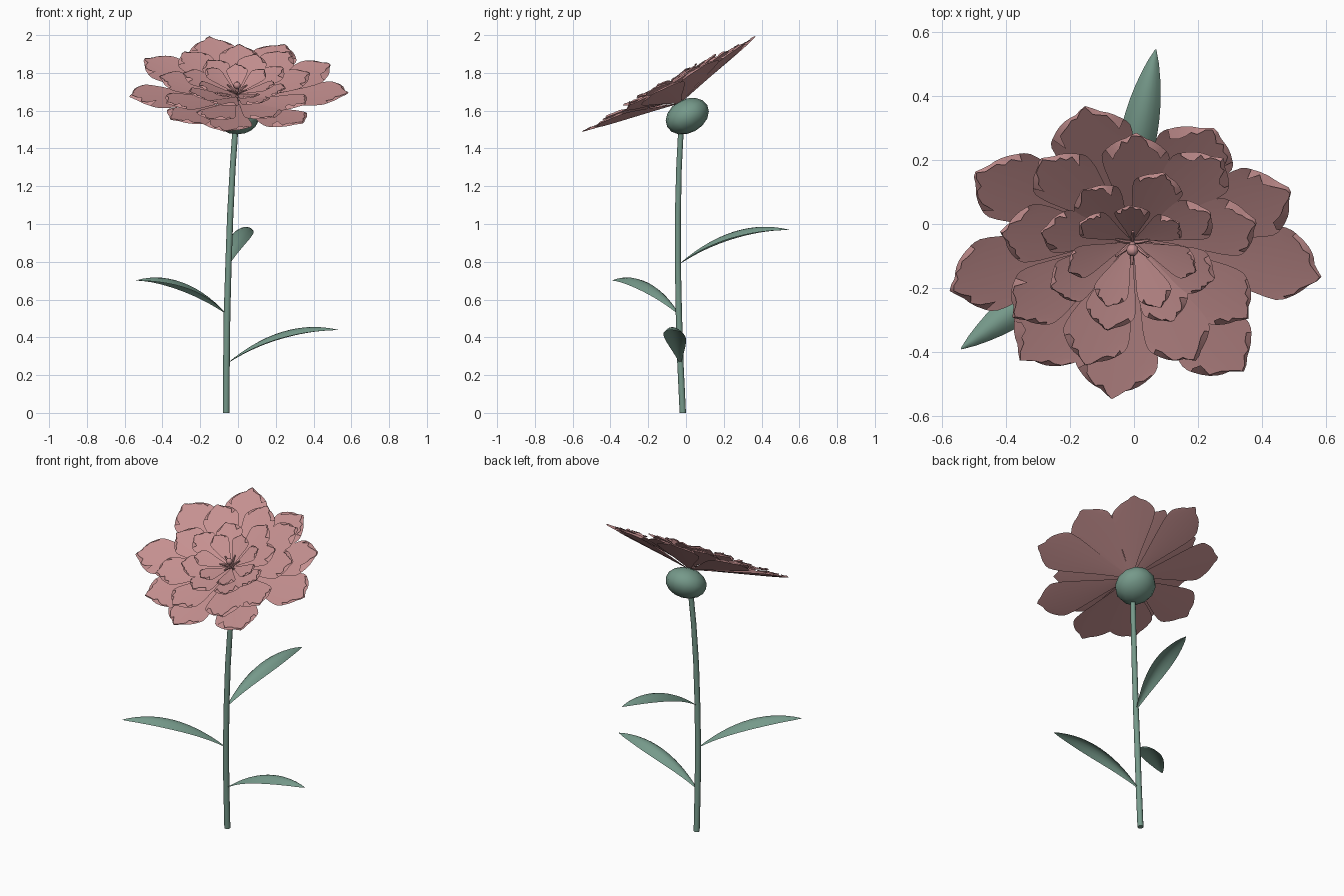
import bpy, bmesh, math, random
from mathutils import Vector, Matrix

if "Cube" in bpy.data.objects:
    bpy.data.objects.remove(bpy.data.objects["Cube"])

random.seed(4)


def material(name, rgb):
    m = bpy.data.materials.new(name)
    m.diffuse_color = (*rgb, 1)
    m.use_nodes = True
    m.node_tree.nodes["Principled BSDF"].inputs["Base Color"].default_value = m.diffuse_color
    return m


PINK = material("dusty_pink", (0.56, 0.28, 0.28))
GREEN = material("sage_green", (0.18, 0.32, 0.255))

TILT = math.radians(28.8)
HEAD = Matrix.Translation((-0.005, -0.03, 1.64)) @ Matrix.Rotation(TILT, 4, 'X')


def finish(name, bm, mat, matrix=Matrix(), angle=50):
    bmesh.ops.recalc_face_normals(bm, faces=bm.faces)
    me = bpy.data.meshes.new(name)
    bm.to_mesh(me)
    bm.free()
    me.materials.append(mat)
    ob = bpy.data.objects.new(name, me)
    bpy.context.collection.objects.link(ob)
    ob.matrix_world = matrix
    bpy.context.view_layer.objects.active = ob
    ob.select_set(True)
    bpy.ops.object.shade_smooth_by_angle(angle=math.radians(angle))
    ob.select_set(False)
    return ob


def grid(bm, rows):
    vs = [[bm.verts.new(p) for p in row] for row in rows]
    for a, b in zip(vs, vs[1:]):
        for i in range(len(a) - 1):
            bm.faces.new((a[i], a[i + 1], b[i + 1], b[i]))


def interp(table, t):
    for (t0, a), (t1, b) in zip(table, table[1:]):
        if t <= t1:
            return a + (b - a) * (t - t0) / (t1 - t0)
    return table[-1][1]


def tube(bm, pts, radii, n):
    rows = []
    for i, p in enumerate(pts):
        d = (pts[min(i + 1, len(pts) - 1)] - pts[max(i - 1, 0)]).normalized()
        side = d.cross(Vector((0, 1, 0.01))).normalized()
        up = side.cross(d)
        rows.append([bm.verts.new(p + radii[i] * (side * math.cos(k * math.tau / n)
                     + up * math.sin(k * math.tau / n))) for k in range(n)])
    for a, b in zip(rows, rows[1:]):
        for k in range(n):
            bm.faces.new((a[k], a[(k + 1) % n], b[(k + 1) % n], b[k]))
    bm.faces.new(rows[0][::-1])
    bm.faces.new(rows[-1])


# Petal: straight wedge with a blunt end, small point, ragged rim folded inward
OUTLINE = [(0, .07), (.2, .25), (.5, .66), (.7, .9), (.85, 1), (.93, 1), (1, .9)]


def petal(bm, angle, length, half, h0, h1):
    rot = Matrix.Rotation(math.radians(angle), 3, 'Z')
    us = [i / 6 - 1 for i in range(13)]
    curl = [random.uniform(0.1, 1) for _ in us]
    peak = random.uniform(-0.25, 0.25)
    rows = []
    for t in (0.06, .15, .3, .45, .6, .72, .82, .9, .96, 1):
        row = []
        for u in us:
            reach = 0.96 - 0.12 * abs(u) ** 2.5 + 0.05 * max(0, 1 - 3 * abs(u - peak))
            r = length * t * (1 + (reach - 1) * t * t)
            z = h0 + (h1 - h0) * r / length + 0.03 * half * u * u * t
            row.append(rot @ Vector((r, half * interp(OUTLINE, t) * u, z)))
        rows.append(row)
    fold = []
    for p, c, u in zip(rows[-1], curl, us):
        amount = c * (0.05 + 0.14 * abs(u)) * half * 1.6
        out = Vector((p.x, p.y, 0)).normalized()
        side = rot @ Vector((0, -u * 0.6 * amount, 0))
        fold.append(p - out * amount + side + Vector((0, 0, 0.004 + 0.3 * amount)))
    rows.append(fold)
    grid(bm, rows)


def ring(name, angles, lengths, half, h0, h1):
    bm = bmesh.new()
    for i, (a, l) in enumerate(zip(angles, lengths)):
        lift = 0.003 * (i % 2)
        petal(bm, a, l, half, h0 + lift, h1 + lift)
    finish(name, bm, PINK, HEAD)


ring("outer_petals", (353, 23, 60, 108, 150, 192, 230, 263, 307),
     (.595, .54, .505, .535, .565, .585, .52, .525, .55), .13, 0, .112)
ring("second_petals", [12 + 40 * k + random.uniform(-4, 4) for k in range(9)],
     [random.uniform(.40, .44) for _ in range(9)], .106, .018, .12)
ring("third_petals", [28 + 45 * k + random.uniform(-4, 4) for k in range(8)],
     [random.uniform(.27, .31) for _ in range(8)], .08, .036, .132)
ring("inner_petals", [90 + 360 / 7 * k for k in range(7)],
     [random.uniform(.17, .21) for _ in range(7)], .056, .05, .138)

# Flower centre: small ball on a column, with short filaments
bm = bmesh.new()
tube(bm, [Vector((0, 0, z)) for z in (0, .05, .1)], (.012, .01, .009), 8)
bmesh.ops.create_uvsphere(bm, u_segments=12, v_segments=8, radius=.019,
                          matrix=Matrix.Translation((0, 0, .107)))
for k in range(6):
    a = k * math.tau / 6 + 0.5
    d = Vector((math.cos(a), math.sin(a), 0))
    tube(bm, [Vector((0, 0, .055)), d * .03 + Vector((0, 0, .08)),
              d * .06 + Vector((0, 0, .095))], (.006, .007, .004), 6)
finish("flower_centre", bm, PINK, HEAD)

# Calyx: squashed sphere under the petals
bm = bmesh.new()
bmesh.ops.create_uvsphere(bm, u_segments=12, v_segments=8, radius=1,
                          matrix=Matrix.Translation((0, -.001, -.078))
                          @ Matrix.Diagonal((.121, .121, .089, 1)))
finish("calyx", bm, GREEN, HEAD)

# Stem: gently bowed tapering tube
bm = bmesh.new()
stem = [Vector(p) for p in ((-.063, -.017, 0), (-.061, -.03, .27), (-.058, -.038, .53),
                            (-.05, -.043, .8), (-.041, -.043, 1.05),
                            (-.028, -.037, 1.3), (-.012, -.025, 1.53))]
tube(bm, stem, [.0175] * 3 + [.0165] * 2 + [.0155] * 2, 10)
finish("stem", bm, GREEN)


# Leaves: arching blades with drooping edges
def leaf(name, base, tip):
    base, tip = Vector(base), Vector(tip)
    run = Vector((tip.x - base.x, tip.y - base.y, 0))
    side = Vector((-run.y, run.x, 0)).normalized()
    k = (tip.z - base.z) / .18
    bm = bmesh.new()
    rows = []
    for i in range(15):
        s = i / 14
        w = .055 * max(math.sin(math.pi * s ** 1.12), 0) ** .85 + .002
        row = []
        for j in range(7):
            u = j / 3 - 1
            z = k * (.498 * s - .318 * s * s) - .6 * w * u * u
            row.append(base + run * s + side * w * u + Vector((0, 0, z)))
        rows.append(row)
    grid(bm, rows)
    finish(name, bm, GREEN, angle=80)


leaf("lower_leaf", (-.058, -.03, .262), (.53, -.085, .44))
leaf("middle_leaf", (-.058, -.038, .522), (-.54, -.39, .702))
leaf("upper_leaf", (-.05, -.04, .785), (.068, .545, .97))
